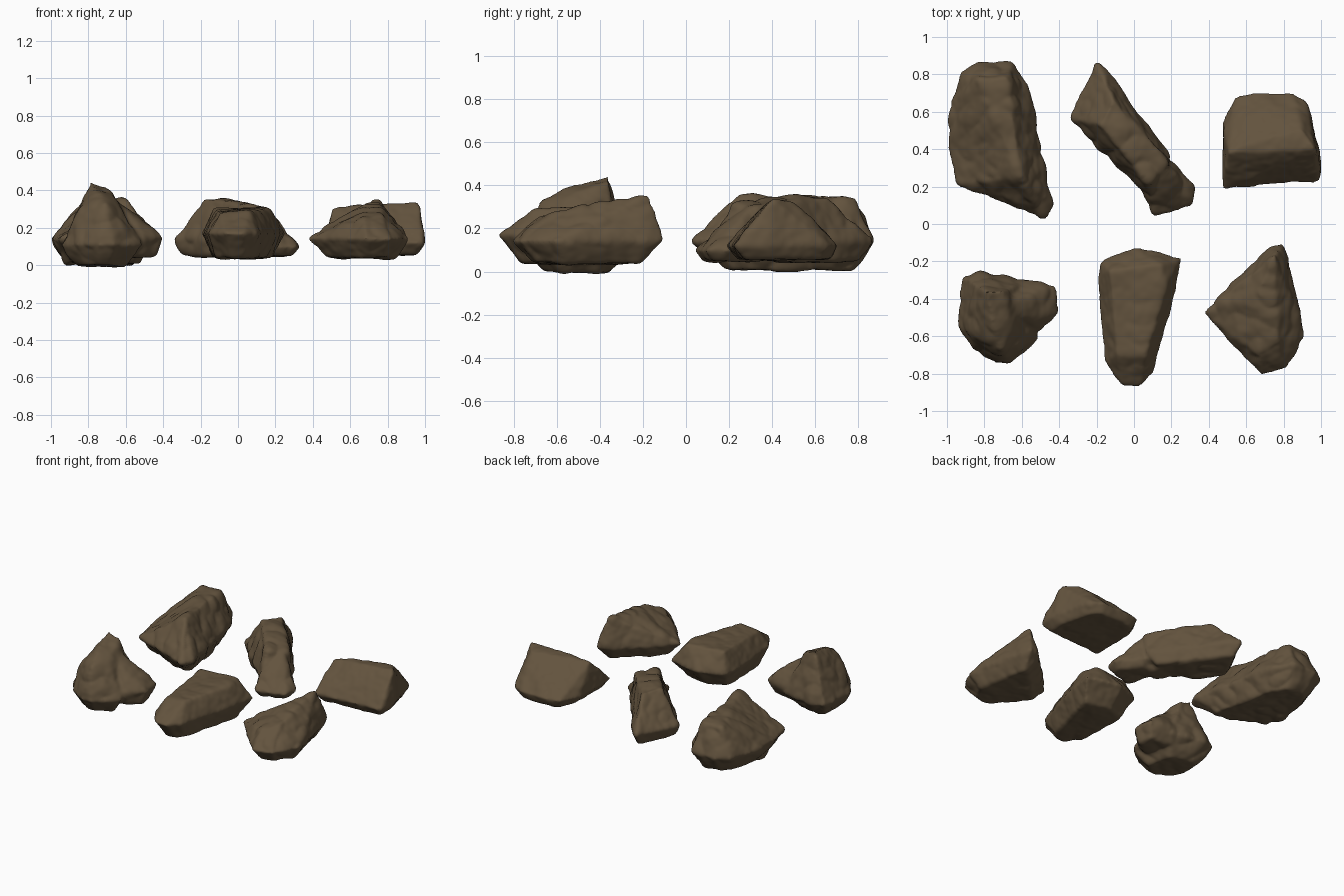
import bpy
import bmesh
from mathutils import Vector, noise

cube = bpy.data.objects.get("Cube")
if cube:
    bpy.data.objects.remove(cube, do_unlink=True)

# One earthy brown for every rock
stone = bpy.data.materials.new("brown_stone")
stone.use_nodes = True
stone_colour = (.125, .087, .048, 1)
stone.diffuse_color = stone_colour
stone.node_tree.nodes["Principled BSDF"].inputs["Base Color"].default_value = stone_colour


def chunk(outline, crest, base, waist, crest_start, crest_end, foot=.7):
    """Corners of an angular block: a narrowed foot, a wide waist and a sloping crest."""
    waist_ring = [Vector((x, y, waist)) for x, y in outline]
    centre = sum(waist_ring, Vector()) / len(waist_ring)
    foot_ring = [centre.lerp(corner, foot) for corner in waist_ring]
    for corner in foot_ring:
        corner.z = base
    steps = len(crest) - 1
    crest_line = []
    for step, (x, y) in enumerate(crest):
        height = crest_start + (crest_end - crest_start) * step / steps
        crest_line.append(Vector((x, y, height)))
    return waist_ring + foot_ring + crest_line


def add_hull(bm, corners):
    """Wrap a closed convex block around the corners."""
    verts = [bm.verts.new(corner) for corner in corners]
    result = bmesh.ops.convex_hull(bm, input=verts)
    spare = {item for item in result["geom_interior"] + result["geom_unused"]
             if isinstance(item, bmesh.types.BMVert)}
    bmesh.ops.delete(bm, geom=list(spare), context="VERTS")


def roughness(point, seed, chips):
    """Broad lumps, chipped ledges and fine grain, with a slight swell."""
    place = point + Vector((seed, seed, seed))
    swell = .003
    lumps = noise.noise(place * 4) * .012
    ledges = (abs(noise.noise(place * 8)) - .25) * .018 * chips
    grain = noise.noise(place * 25) * .003
    return swell + lumps + ledges + grain


def rock(name, seed, chips, *chunks):
    """Fuse the blocks, wear down the edges, then roughen the surface."""
    bm = bmesh.new()
    for corners in chunks:
        add_hull(bm, corners)
    bmesh.ops.recalc_face_normals(bm, faces=bm.faces)
    blocks = bpy.data.meshes.new(name + "_blocks")
    bm.to_mesh(blocks)
    bm.free()
    obj = bpy.data.objects.new(name, blocks)
    bpy.context.collection.objects.link(obj)

    fuse = obj.modifiers.new("fuse", "REMESH")
    fuse.mode = "VOXEL"
    fuse.voxel_size = .012
    wear = obj.modifiers.new("wear", "SMOOTH")
    wear.factor = .5
    wear.iterations = 6
    graph = bpy.context.evaluated_depsgraph_get()
    worn = bpy.data.meshes.new_from_object(obj.evaluated_get(graph))
    obj.modifiers.clear()
    obj.data = worn
    bpy.data.meshes.remove(blocks)
    worn.name = name

    rough = [v.co + v.normal * roughness(v.co, seed, chips) for v in worn.vertices]
    for vert, place in zip(worn.vertices, rough):
        vert.co = place
    worn.materials.clear()
    worn.materials.append(stone)
    worn.shade_smooth()


# Long rock with a ridge along it, back left
rock("ridged_rock", 3, 1.3, chunk(
    outline=[(-1, .4), (-.98, .65), (-.92, .8), (-.84, .87), (-.65, .87),
             (-.57, .74), (-.53, .5), (-.43, .1), (-.48, .02), (-.95, .21)],
    crest=[(-.83, .77), (-.68, .78), (-.72, .5), (-.6, .25)],
    base=.01, waist=.14, crest_start=.33, crest_end=.36))

# Slanting flat-topped bar with a low toe, back middle
rock(
    "bar_rock", 11, 1.2,
    chunk(
        outline=[(-.34, .56), (-.32, .64), (-.2, .87), (-.11, .78),
                 (.2, .36), (.06, .15)],
        crest=[(-.18, .53), (-.11, .66), (-.02, .35), (.08, .45), (.08, .22), (.18, .32)],
        base=.05, waist=.14, crest_start=.36, crest_end=.29, foot=.8),
    chunk(
        outline=[(.05, .15), (.1, .04), (.2, .05), (.32, .1), (.33, .2), (.2, .35), (0, .4)],
        crest=[(.07, .24), (.17, .29)],
        base=.05, waist=.1, crest_start=.29, crest_end=.28))

# Smooth prism with a broad back slope, back right
rock("prism_rock", 23, .4, chunk(
    outline=[(.48, .19), (.48, .55), (.54, .68), (.65, .7), (.85, .7),
             (.92, .65), (.99, .38), (.99, .23)],
    crest=[(.5, .38), (.65, .45), (.9, .5), (.97, .4)],
    base=.06, waist=.12, crest_start=.31, crest_end=.34, foot=.85))

# Steep peak with a side lobe, front left
rock(
    "peaked_rock", 37, 1,
    chunk(
        outline=[(-.92, -.28), (-.83, -.25), (-.58, -.31), (-.51, -.62),
                 (-.66, -.75), (-.74, -.75), (-.87, -.67), (-.94, -.55)],
        crest=[(-.79, -.36), (-.7, -.36), (-.75, -.55), (-.66, -.54),
               (-.71, -.67), (-.84, -.6)],
        base=0, waist=.11, crest_start=.45, crest_end=.29, foot=.6),
    chunk(
        outline=[(-.7, -.3), (-.42, -.33), (-.4, -.48), (-.5, -.57), (-.7, -.6)],
        crest=[(-.65, -.4), (-.6, -.5), (-.52, -.4)],
        base=.05, waist=.15, crest_start=.34, crest_end=.25))

# Flat-topped slab with a rounded nose, front middle
rock("slab_rock", 53, .6, chunk(
    outline=[(-.2, -.28), (-.18, -.2), (0, -.12), (.26, -.18), (.22, -.36), (.12, -.68),
             (.1, -.8), (.03, -.87), (-.06, -.87), (-.16, -.74)],
    crest=[(-.13, -.25), (.14, -.22), (.17, -.32), (.06, -.7), (-.09, -.7)],
    base=.04, waist=.17, crest_start=.31, crest_end=.28))

# Pointed rock with a high tail, front right
rock("pointed_rock", 71, 1, chunk(
    outline=[(.37, -.48), (.6, -.23), (.73, -.12), (.8, -.1),
             (.91, -.6), (.82, -.78), (.68, -.81), (.6, -.72)],
    crest=[(.75, -.17), (.67, -.35), (.76, -.4), (.77, -.62), (.67, -.7)],
    base=.04, waist=.14, crest_start=.36, crest_end=.25))
